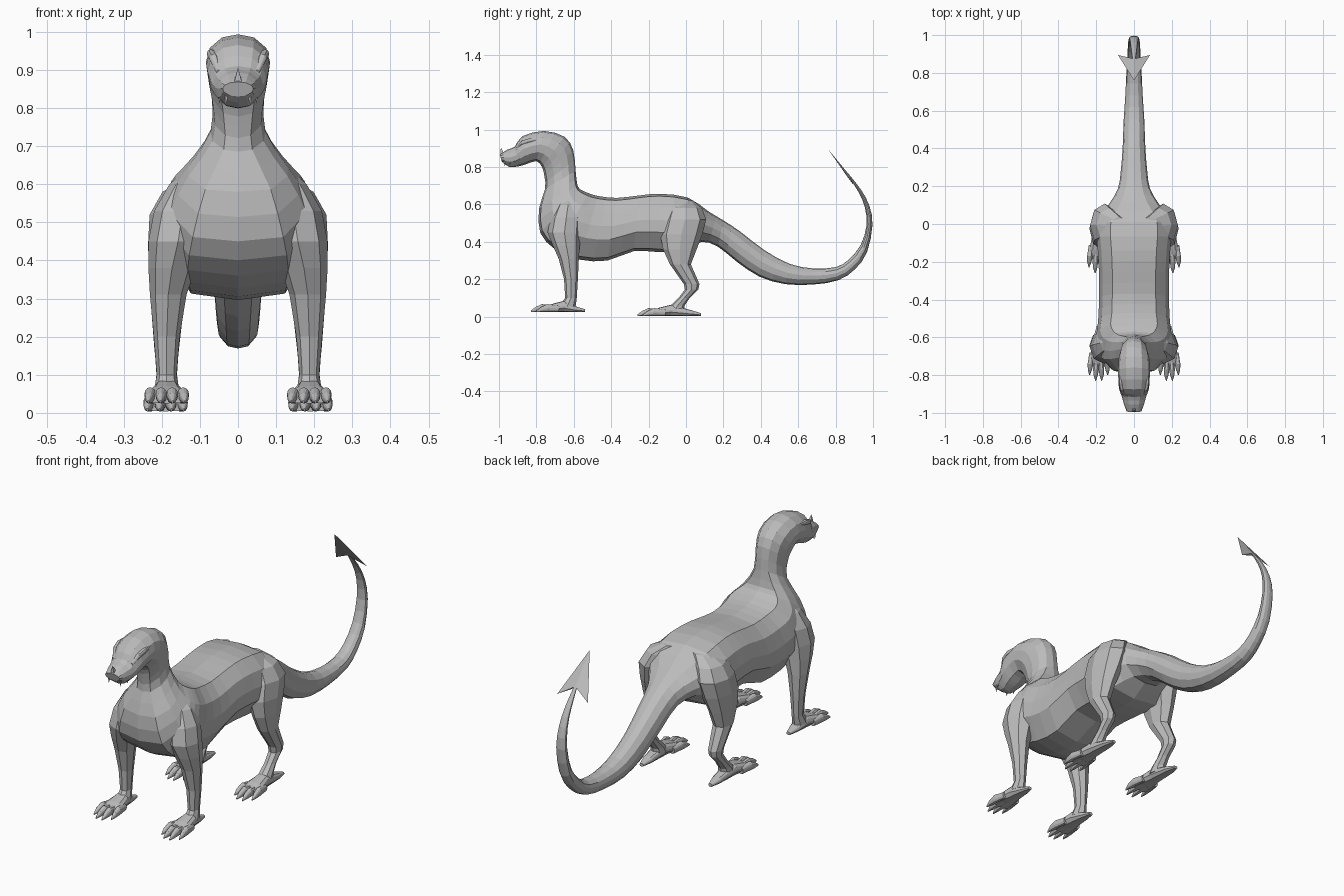
import bpy, bmesh, math
from mathutils import Vector

if "Cube" in bpy.data.objects:
    bpy.data.objects.remove(bpy.data.objects["Cube"])

hide = bpy.data.materials.new("grey hide")
hide.diffuse_color = (0.5, 0.5, 0.5, 1)
hide.use_nodes = True
hide.node_tree.nodes["Principled BSDF"].inputs["Base Color"].default_value = hide.diffuse_color

# half cross-sections: (fraction from top to bottom, fraction of half width)
BROAD = [(0, 0), (.04, .62), (.22, .9), (.45, 1), (.66, 1), (.95, .66), (1, 0)]
ROUND = [(0, 0), (.05, .5), (.22, .88), (.45, 1), (.70, .92), (.94, .52), (1, 0)]


def finish(bm, name, mirror=False):
    bmesh.ops.recalc_face_normals(bm, faces=bm.faces)
    me = bpy.data.meshes.new(name)
    bm.to_mesh(me)
    bm.free()
    me.materials.append(hide)
    ob = bpy.data.objects.new(name, me)
    bpy.context.collection.objects.link(ob)
    if mirror:
        mod = ob.modifiers.new("mirror", 'MIRROR')
        mod.use_mirror_merge = False
    return ob


def loft(bm, rings):
    rows = [[bm.verts.new(p) for p in r] for r in rings]
    n = len(rows[0])
    for a, b in zip(rows, rows[1:]):
        for i in range(n):
            j = (i + 1) % n
            bm.faces.new((a[i], a[j], b[j], b[i]))
    bm.faces.new(rows[0])
    bm.faces.new(rows[-1][::-1])


def refine(rings):
    """Insert one smooth ring between each pair."""
    out = [rings[0]]
    last = len(rings) - 1
    for i in range(last):
        quad = (rings[max(i - 1, 0)], rings[i], rings[i + 1], rings[min(i + 2, last)])
        out.append([(b + c) * .5625 - (a + d) * .0625 for a, b, c, d in zip(*quad)])
        out.append(rings[i + 1])
    return out


def slice_ring(ty, tz, by, bz, w, x=0.0, section=BROAD):
    """Cross-section hung between a top point and a bottom point."""
    half = [(k * w, ty + u * (by - ty), tz + u * (bz - tz)) for u, k in section]
    pts = half + [(-a, b, c) for a, b, c in half[-2:0:-1]]
    return [Vector((x + a, b, c)) for a, b, c in pts]


def oval_ring(y, z, x, rx, ry, n=8):
    return [Vector((x + rx * math.cos(math.tau * i / n),
                    y + ry * math.sin(math.tau * i / n), z)) for i in range(n)]


# head and neck: top y, top z, bottom y, bottom z, half width
HEAD = [(-.996, .868, -.985, .83, .040), (-.955, .893, -.945, .80, .054),
        (-.915, .91, -.90, .803, .066), (-.875, .965, -.86, .813, .08),
        (-.76, .993, -.80, .832, .084), (-.65, .962, -.77, .80, .08),
        (-.603, .89, -.757, .75, .069), (-.59, .78, -.753, .685, .072)]
# torso
TORSO = [(-.58, .70, -.785, .58, .13), (-.555, .675, -.78, .45, .18),
         (-.52, .66, -.70, .36, .20), (-.47, .645, -.57, .305, .19),
         (-.37, .635, -.42, .30, .185), (-.25, .648, -.28, .35, .185),
         (-.14, .657, -.14, .345, .192), (.01, .637, 0, .35, .198)]
# tail
TAIL = [(.12, .563, .08, .40, .135), (.20, .515, .17, .375, .085),
        (.29, .455, .27, .295, .07), (.42, .355, .39, .215, .06),
        (.555, .282, .53, .174, .055), (.68, .258, .68, .172, .046),
        (.80, .265, .815, .195, .04), (.87, .305, .905, .255, .035),
        (.935, .385, .968, .345, .032), (.965, .49, .997, .49, .028),
        (.955, .59, .98, .595, .022), (.92, .67, .935, .68, .016),
        (.865, .755, .872, .76, .008)]
rings = [slice_ring(*r, section=ROUND) for r in HEAD]
rings += [slice_ring(*r) for r in TORSO]
rings += [slice_ring(*r, section=ROUND) for r in TAIL]
bm = bmesh.new()
loft(bm, refine(rings))
finish(bm, "body")

# arrow-shaped tail blade
bm = bmesh.new()
tip = bm.verts.new((0, .76, .895))
ridge = [bm.verts.new((0, .868 + s * .006, .753 + s * .004)) for s in (1, -1)]
for s in (1, -1):
    barb = bm.verts.new((s * .085, .895, .705))
    for r in ridge:
        bm.faces.new((tip, barb, r))
    bm.faces.new((barb, ridge[0], ridge[1]))
finish(bm, "tail_blade")

# legs with shoulder and thigh: y, z, x, radius across, radius along
FRONT = [(-.62, .66, .08, .03, .02), (-.63, .60, .12, .06, .06),
         (-.64, .53, .145, .075, .085), (-.65, .45, .157, .078, .09),
         (-.64, .38, .173, .062, .072), (-.627, .31, .183, .048, .054),
         (-.615, .20, .187, .034, .037), (-.615, .10, .187, .026, .031),
         (-.635, .055, .187, .034, .045)]
HIND = [(-.01, .62, .08, .04, .05), (-.005, .58, .13, .068, .09),
        (-.005, .52, .155, .077, .113), (-.025, .44, .168, .068, .113),
        (-.033, .36, .18, .053, .09), (-.03, .28, .185, .043, .056),
        (.03, .175, .187, .033, .042), (.03, .145, .187, .03, .036),
        (-.01, .10, .187, .027, .03), (-.045, .06, .187, .032, .038),
        (-.06, .03, .187, .036, .05)]
for name, rings in (("front_leg", FRONT), ("hind_leg", HIND)):
    bm = bmesh.new()
    loft(bm, [oval_ring(*r) for r in rings])
    finish(bm, name, True)


# feet: flat sole, four knuckled toes with pointed claws
def foot(name, x, tip_y, length, base):
    bm = bmesh.new()
    sole = [(length, .015, .01), (length - .05, .03, .025), (.18, .06, .035),
            (.12, .045, .047), (.075, .028, .052)]
    loft(bm, [slice_ring(tip_y + d, base + h, tip_y + d, base, w, x) for d, h, w in sole])
    for k in (-1.5, -.5, .5, 1.5):
        back = .03 if abs(k) > 1 else 0
        toe = [(.12, .034, .013, .024), (.06, .042, .015, .029),
               (.028, .028, .011, .031), (0, .008, .002, .032)]
        loft(bm, [slice_ring(tip_y + d + back, base + h, tip_y + d + back, base, w,
                             x + k * spread, ROUND) for d, h, w, spread in toe])
    finish(bm, name, True)


foot("front_foot", .187, -.83, .29, .025)
foot("hind_foot", .19, -.26, .34, .004)


# small head parts
def spike(name, p, r, q, mirror):
    """Four-sided point from a base at p to a tip at q."""
    bm = bmesh.new()
    axis = (Vector(q) - Vector(p)).normalized()
    u = axis.orthogonal().normalized()
    v = axis.cross(u)
    base = [bm.verts.new(Vector(p) + r * (u * math.cos(a) + v * math.sin(a)))
            for a in (0, math.pi / 2, math.pi, 3 * math.pi / 2)]
    top = bm.verts.new(q)
    for i in range(4):
        bm.faces.new((base[i], base[(i + 1) % 4], top))
    bm.faces.new(base[::-1])
    finish(bm, name, mirror)


spike("nose_horn", (0, -.98, .86), .018, (0, -.99, .905), False)
spike("fang", (.03, -.972, .835), .007, (.033, -.972, .803), True)
spike("side_fang", (.046, -.94, .835), .007, (.05, -.942, .81), True)

# brow ridges above the eyes
bm = bmesh.new()
loft(bm, [slice_ring(y, z, y, z - h, w, x) for y, z, h, w, x in
          [(-.91, .90, .015, .006, .05), (-.88, .94, .022, .010, .064),
           (-.84, .953, .022, .010, .071), (-.80, .953, .012, .004, .072)]])
finish(bm, "brow", True)
